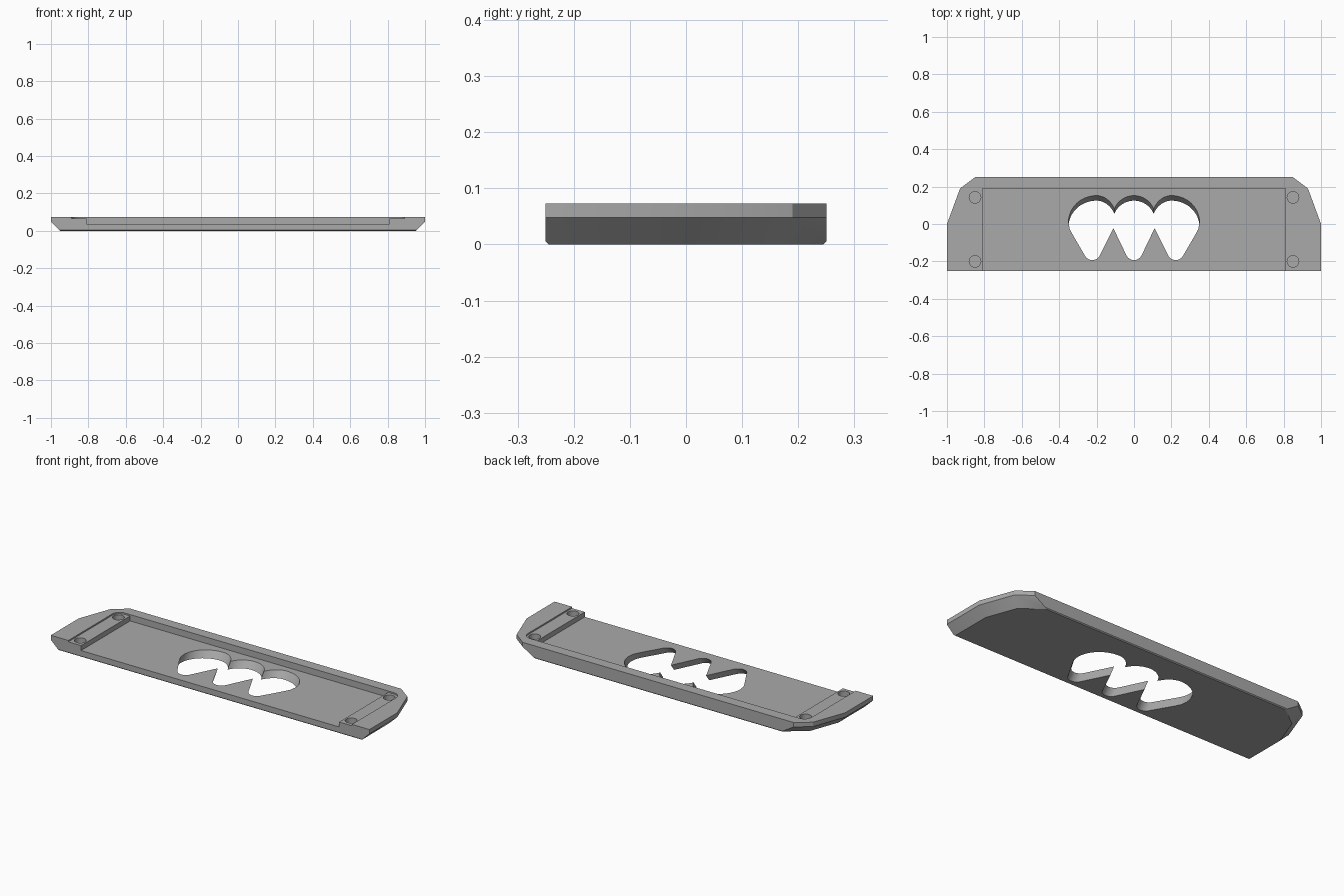
import bpy, bmesh, math

old = bpy.data.objects.get("Cube")
if old:
    bpy.data.objects.remove(old)

TOP, FLOOR, LEDGE, RIM = 0.073, 0.037, 0.065, 0.048

grey = bpy.data.materials.new("plain_grey")
grey.use_nodes = True
grey.diffuse_color = (0.4, 0.4, 0.4, 1)
grey.node_tree.nodes["Principled BSDF"].inputs["Base Color"].default_value = (0.4, 0.4, 0.4, 1)


def add_object(name, bm):
    bmesh.ops.recalc_face_normals(bm, faces=bm.faces)
    mesh = bpy.data.meshes.new(name)
    bm.to_mesh(mesh)
    bm.free()
    mesh.materials.append(grey)
    ob = bpy.data.objects.new(name, mesh)
    bpy.context.collection.objects.link(ob)
    return ob


def prism(name, outline, z0, z1, slant=0.0):
    """Extrude an outline from z0 to z1, leaning in y by slant per unit of height."""
    bm = bmesh.new()
    rings = [[bm.verts.new((x, y + slant * z, z)) for x, y in outline] for z in (z0, z1)]
    n = len(outline)
    bm.faces.new(rings[0][::-1])
    bm.faces.new(rings[1])
    for i in range(n):
        j = (i + 1) % n
        bm.faces.new((rings[0][i], rings[0][j], rings[1][j], rings[1][i]))
    return add_object(name, bm)


def arc(cx, cy, rx, ry, a0, a1, steps=12):
    angles = [math.radians(a0 + (a1 - a0) * i / steps) for i in range(steps + 1)]
    return [(cx + rx * math.cos(a), cy + ry * math.sin(a)) for a in angles]


def mirrored(half):
    """Close a right-hand half outline with its mirror image."""
    return half + [(-x, y) for x, y in reversed(half) if abs(x) > 1e-5]


# Plate body: a convex block with cut rear corners and bevelled underside
upper = [(1, -0.25), (1, 0), (0.93, 0.19), (0.85, 0.25)]
lower = [(0.95, -0.245), (0.95, -0.01), (0.888, 0.159), (0.773, 0.245)]
points = [(x, y, z) for x, y in upper for z in (RIM, TOP)]
points += [(x, y, 0) for x, y in lower]
points += [(0.955, -0.25, 0.005), (0.781, 0.25, 0.005)]
bm = bmesh.new()
for x, y, z in points:
    bm.verts.new((x, y, z))
    bm.verts.new((-x, y, z))
bmesh.ops.convex_hull(bm, input=bm.verts)
bmesh.ops.dissolve_limit(bm, angle_limit=0.01, verts=bm.verts, edges=bm.edges)
plate = add_object("tray_plate", bm)

# Shallow recess with rounded rear corners, and the deeper pocket between the ledges
recess = mirrored([(0.89, -0.3)] + arc(0.845, 0.145, 0.045, 0.045, 0, 90))
pocket = mirrored([(0.81, -0.3), (0.81, 0.19)])
cutters = [prism("recess_cutter", recess, LEDGE, 0.2),
           prism("pocket_cutter", pocket, FLOOR, 0.15)]

# Screw sockets in the ledges
for x in (-0.85, 0.85):
    for y in (-0.2, 0.142):
        cutters.append(prism("socket_cutter", arc(x, y, 0.031, 0.031, 0, 345, 23), FLOOR, 0.12))

# Slanted opening: three round lobes behind, three rounded prongs in front
half = arc(0, 0.011, 0.114, 0.114, 90, 23, 8)
half += arc(0.2, -0.015, 0.11, 0.14, 150, 90, 10)
half += arc(0.2, -0.015, 0.15, 0.14, 90, 0, 14)[1:]
half += [(0.345, -0.05), (0.33, -0.08)]
half += arc(0.223, -0.175, 0.045, 0.045, -25, -155, 10)
half += [(0.11, -0.05)]
half += arc(0, -0.175, 0.045, 0.045, -25, -90, 6)
cutters.append(prism("opening_cutter", mirrored(half), -0.02, 0.06, 0.73))

# Cut everything out of the plate
bpy.context.view_layer.objects.active = plate
for cutter in cutters:
    mod = plate.modifiers.new("cut", "BOOLEAN")
    mod.operation, mod.solver, mod.object = "DIFFERENCE", "EXACT", cutter
    bpy.ops.object.modifier_apply(modifier=mod.name)
    bpy.data.objects.remove(cutter)

plate.select_set(True)
bpy.ops.object.shade_smooth_by_angle(angle=math.radians(25))
